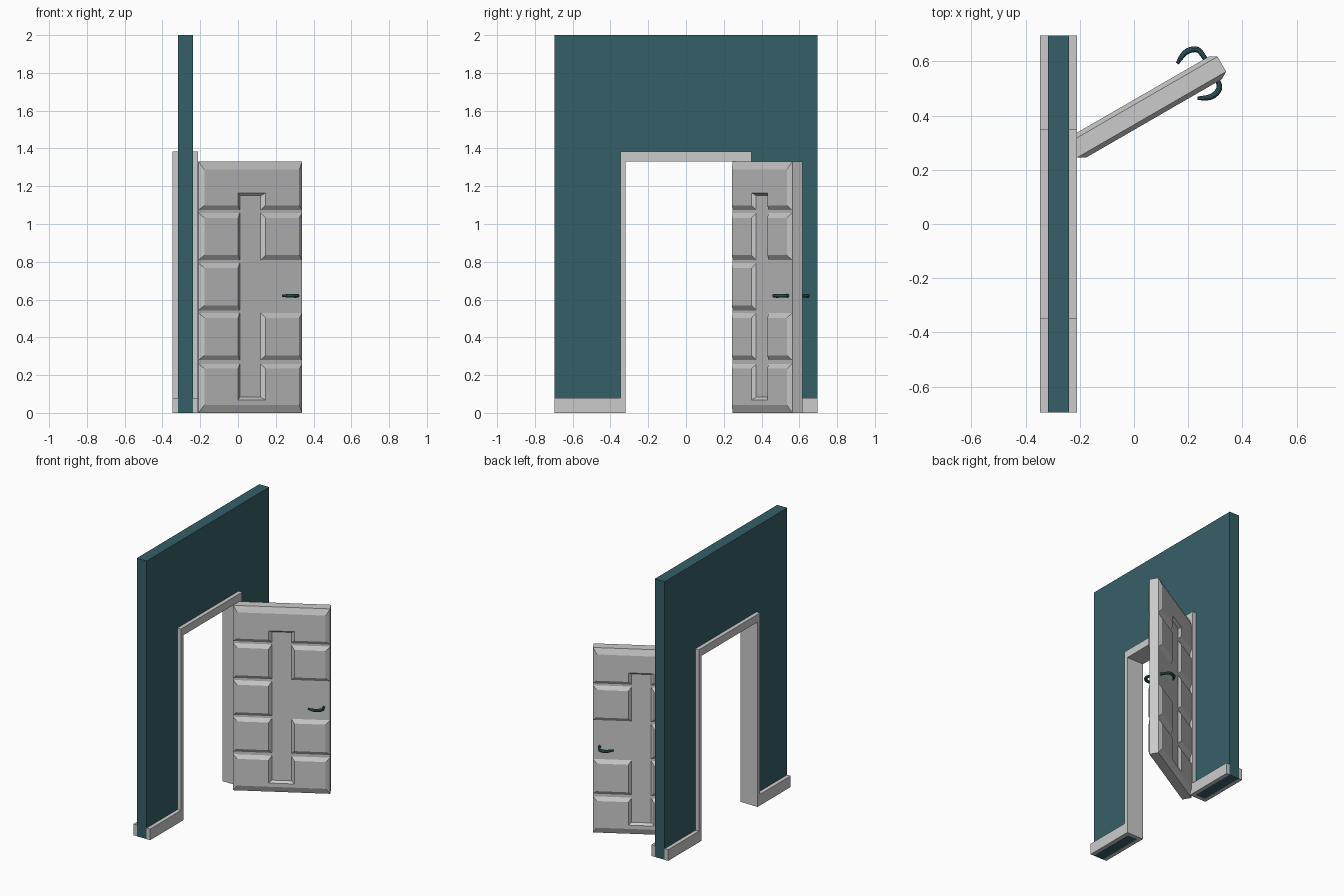
import bpy
import bmesh
import math

if "Cube" in bpy.data.objects:
    bpy.data.objects.remove(bpy.data.objects["Cube"])


def material(name, rgb):
    m = bpy.data.materials.new(name)
    m.diffuse_color = (*rgb, 1)
    m.use_nodes = True
    m.node_tree.nodes["Principled BSDF"].inputs["Base Color"].default_value = m.diffuse_color
    return m


TEAL = material("dark teal", (0.036, 0.115, 0.137))
GREY = material("light grey", (0.6, 0.6, 0.6))


def finish(bm, name, mat):
    bmesh.ops.recalc_face_normals(bm, faces=bm.faces)
    me = bpy.data.meshes.new(name)
    bm.to_mesh(me)
    bm.free()
    me.materials.append(mat)
    ob = bpy.data.objects.new(name, me)
    bpy.context.collection.objects.link(ob)
    return ob


def loft(bm, ring_a, ring_b):
    """Closed solid between two matching outlines."""
    a = [bm.verts.new(p) for p in ring_a]
    b = [bm.verts.new(p) for p in ring_b]
    bm.faces.new(a)
    bm.faces.new(b)
    n = len(a)
    for i in range(n):
        j = (i + 1) % n
        bm.faces.new((a[i], a[j], b[j], b[i]))


def extrude_x(name, outline, x0, x1, mat):
    bm = bmesh.new()
    loft(bm, [(x0, y, z) for y, z in outline], [(x1, y, z) for y, z in outline])
    return finish(bm, name, mat)


def arch(outer, top, inner, inner_top):
    return [(-outer, 0), (-inner, 0), (-inner, inner_top), (inner, inner_top),
            (inner, 0), (outer, 0), (outer, top), (-outer, top)]


# Wall with doorway, and the frame lining it
WALL_X0, WALL_X1 = -0.318, -0.239
TRIM_X0, TRIM_X1 = -0.346, -0.211
WALL_Y, FRAME_Y, OPEN_Y, DOOR_H = 0.696, 0.348, 0.32, 1.33
extrude_x("wall", arch(WALL_Y, 2.0, FRAME_Y, 1.385), WALL_X0, WALL_X1, TEAL)
extrude_x("door_frame", arch(FRAME_Y, 1.385, OPEN_Y, DOOR_H), TRIM_X0, TRIM_X1, GREY)

# Skirting boards on both faces of the wall, either side of the frame
for side, s in (("left", -1), ("right", 1)):
    board = [(s * FRAME_Y, 0), (s * WALL_Y, 0), (s * WALL_Y, 0.08), (s * FRAME_Y, 0.08)]
    extrude_x(f"skirting_outer_{side}", board, TRIM_X0, WALL_X0, GREY)
    extrude_x(f"skirting_inner_{side}", board, WALL_X1, TRIM_X1, GREY)

# Door, built along local x and swung open about its hinge edge
L, T, D = 0.635, 0.0635, 0.0165
HINGE, SWING = (-0.21, 0.245, 0), math.radians(30)
GL, GR = 0.2535, 0.3815      # sides of the centre groove


def place(ob):
    ob.location = HINGE
    ob.rotation_euler = (0, 0, SWING)


def inset(pts):
    """Inset an axis-aligned counter-clockwise outline, wider at the door rim."""
    n = len(pts)

    def shift(i):
        (u0, z0), (u1, z1) = pts[i], pts[(i + 1) % n]
        if u0 == u1:
            w = 0.028 if u0 in (0, L) else 0.02
            return (-w if z1 > z0 else w, 0)
        w = 0.042 if z0 in (0, DOOR_H) else 0.026
        if (z0, z1) in ((1.15, 1.15), (0.083, 0.083)):
            w = 0.014
        return (0, w if u1 > u0 else -w)
    out = []
    for i, (u, z) in enumerate(pts):
        a, b = shift(i - 1), shift(i)
        out.append((u + a[0] + b[0], z + a[1] + b[1]))
    return out


def rect(u0, u1, z0, z1):
    return [(u0, z0), (u1, z0), (u1, z1), (u0, z1)]


panels = [
    # top and bottom rails, each notched by the centre groove
    [(0, 1.073), (GL, 1.073), (GL, 1.15), (GR, 1.15), (GR, 1.073), (L, 1.073),
     (L, DOOR_H), (0, DOOR_H)],
    [(0, 0), (L, 0), (L, 0.26), (GR, 0.26), (GR, 0.083), (GL, 0.083), (GL, 0.26), (0, 0.26)],
]
panels += [rect(0, GL, z, z + 0.25) for z in (0.809, 0.543, 0.279)]
panels += [rect(GR, L, z, z + 0.25) for z in (0.809, 0.279)]

bm = bmesh.new()
slab = rect(0, L, 0, DOOR_H)
loft(bm, [(u, 0, z) for u, z in slab], [(u, T, z) for u, z in slab])
for base, top in ((0, -D), (T, T + D)):
    for p in panels:
        loft(bm, [(u, base, z) for u, z in p], [(u, top, z) for u, z in inset(p)])
place(finish(bm, "door", GREY))

# Curved lever handles, one on each face of the door
lever = [(0.592, -0.01, 0.009), (0.592, 0.02, 0.009), (0.583, 0.045, 0.011),
         (0.545, 0.056, 0.011), (0.512, 0.043, 0.009), (0.494, 0.032, 0.006)]
for name, face, sign, extra in (("front_handle", 0, -1, 0.0), ("back_handle", T, 1, 0.02)):
    cu = bpy.data.curves.new(name, 'CURVE')
    cu.dimensions = '3D'
    cu.bevel_depth = 1.0
    cu.bevel_resolution = 3
    cu.use_fill_caps = True
    cu.resolution_u = 5
    sp = cu.splines.new('NURBS')
    sp.points.add(len(lever) - 1)
    for i, (pt, (u, v, r)) in enumerate(zip(sp.points, lever)):
        pt.co = (u, face + sign * (v + (extra if i > 0 else 0)), 0.62, 1)
        pt.radius = r
    sp.use_endpoint_u = True
    sp.order_u = 3
    cu.materials.append(TEAL)
    ob = bpy.data.objects.new(name, cu)
    bpy.context.collection.objects.link(ob)
    place(ob)
    bpy.ops.object.select_all(action='DESELECT')
    ob.select_set(True)
    bpy.context.view_layer.objects.active = ob
    bpy.ops.object.convert(target='MESH')
    bpy.ops.object.shade_smooth_by_angle()
